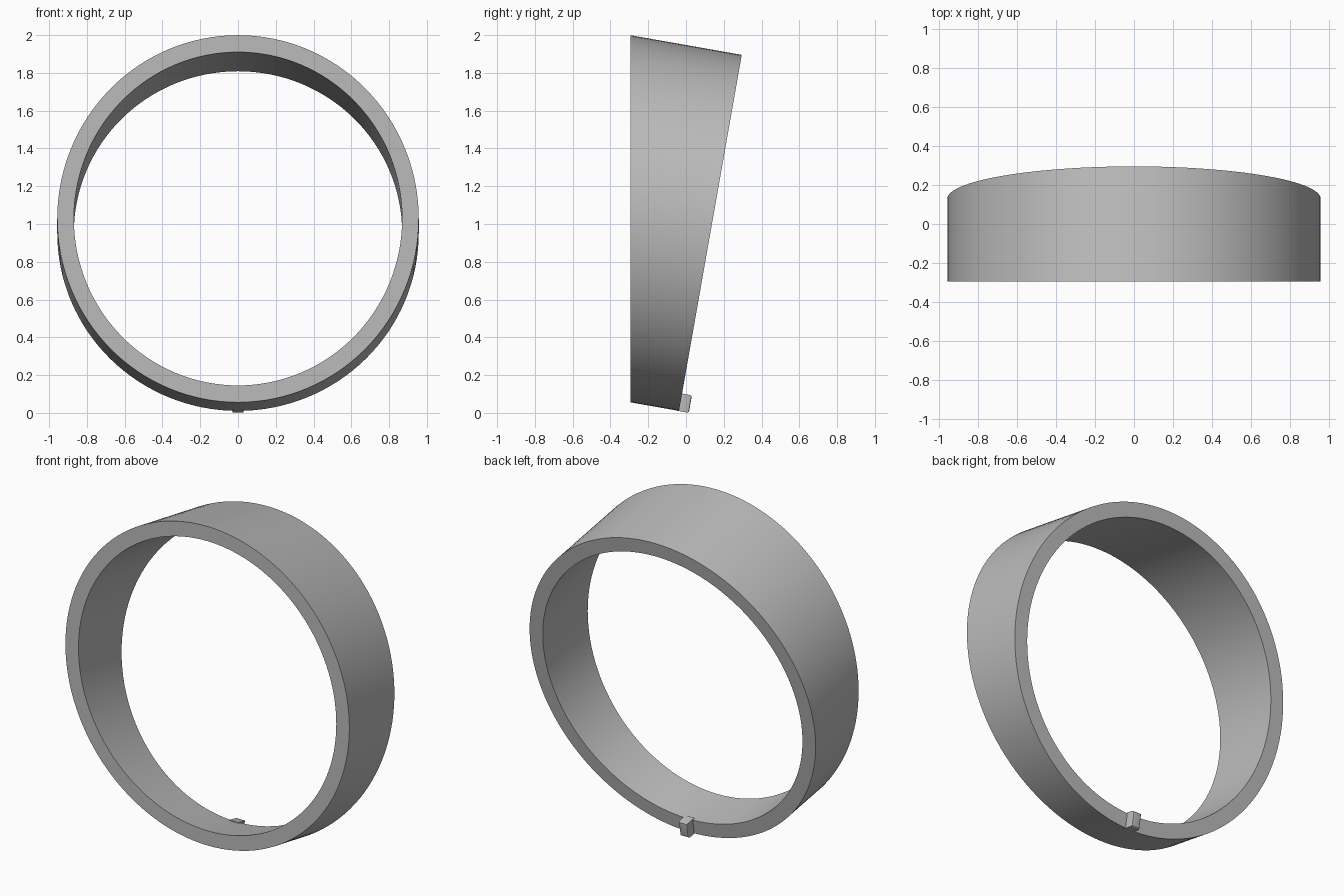
import bpy, bmesh, math
from mathutils import Vector, Matrix

cube = bpy.data.objects.get("Cube")
if cube:
    bpy.data.objects.remove(cube, do_unlink=True)

TILT = math.radians(10)
FRONT_Y = -0.295
OUTER, INNER = 0.957, 0.869
SEGMENTS = 128
CENTRE = Vector((0, 0.129, 0.953))                        # middle of the back rim
AXIS = Vector((0, math.cos(TILT), -math.sin(TILT)))       # ring axis, pointing back
UP = Vector((0, math.sin(TILT), math.cos(TILT)))          # up within the back rim

grey = bpy.data.materials.new("plain grey")
grey.use_nodes = True
colour = (0.5, 0.5, 0.5, 1)
grey.diffuse_color = colour
grey.node_tree.nodes["Principled BSDF"].inputs["Base Color"].default_value = colour


def add_object(name, bm):
    bmesh.ops.recalc_face_normals(bm, faces=bm.faces[:])
    mesh = bpy.data.meshes.new(name)
    bm.to_mesh(mesh)
    bm.free()
    mesh.materials.append(grey)
    obj = bpy.data.objects.new(name, mesh)
    bpy.context.collection.objects.link(obj)
    return obj


def shade_smooth(obj):
    bpy.ops.object.select_all(action='DESELECT')
    obj.select_set(True)
    bpy.context.view_layer.objects.active = obj
    bpy.ops.object.shade_smooth_by_angle(angle=math.radians(30))


# Ring band: tilted tube with a square back rim and an upright front cut
bm = bmesh.new()
loops = []
for i in range(SEGMENTS):
    a = 2 * math.pi * i / SEGMENTS
    spoke = Vector((math.cos(a), 0, 0)) + UP * math.sin(a)
    back_out, back_in = (CENTRE + spoke * r for r in (OUTER, INNER))
    front_out, front_in = (p + AXIS * ((FRONT_Y - p.y) / AXIS.y)
                           for p in (back_out, back_in))
    loops.append([bm.verts.new(p) for p in (back_out, front_out, front_in, back_in)])
for i, a in enumerate(loops):
    b = loops[(i + 1) % SEGMENTS]
    for k in range(4):
        n = (k + 1) % 4
        bm.faces.new((a[k], a[n], b[n], b[k]))
shade_smooth(add_object("ring_band", bm))

# Small rounded tab standing out of the back rim at the bottom
bm = bmesh.new()
bmesh.ops.create_cube(bm, size=1)
bmesh.ops.scale(bm, vec=(0.06, 0.07, 0.094), verts=bm.verts)
back_edges = [e for e in bm.edges if all(v.co.y > 0 for v in e.verts)]
bmesh.ops.bevel(bm, geom=back_edges, offset=0.01, segments=3, profile=0.5,
                affect='EDGES')
place = Matrix.Translation(CENTRE - UP * 0.911 + AXIS * 0.018)
bmesh.ops.transform(bm, matrix=place @ Matrix.Rotation(-TILT, 4, 'X'), verts=bm.verts)
shade_smooth(add_object("bottom_tab", bm))
